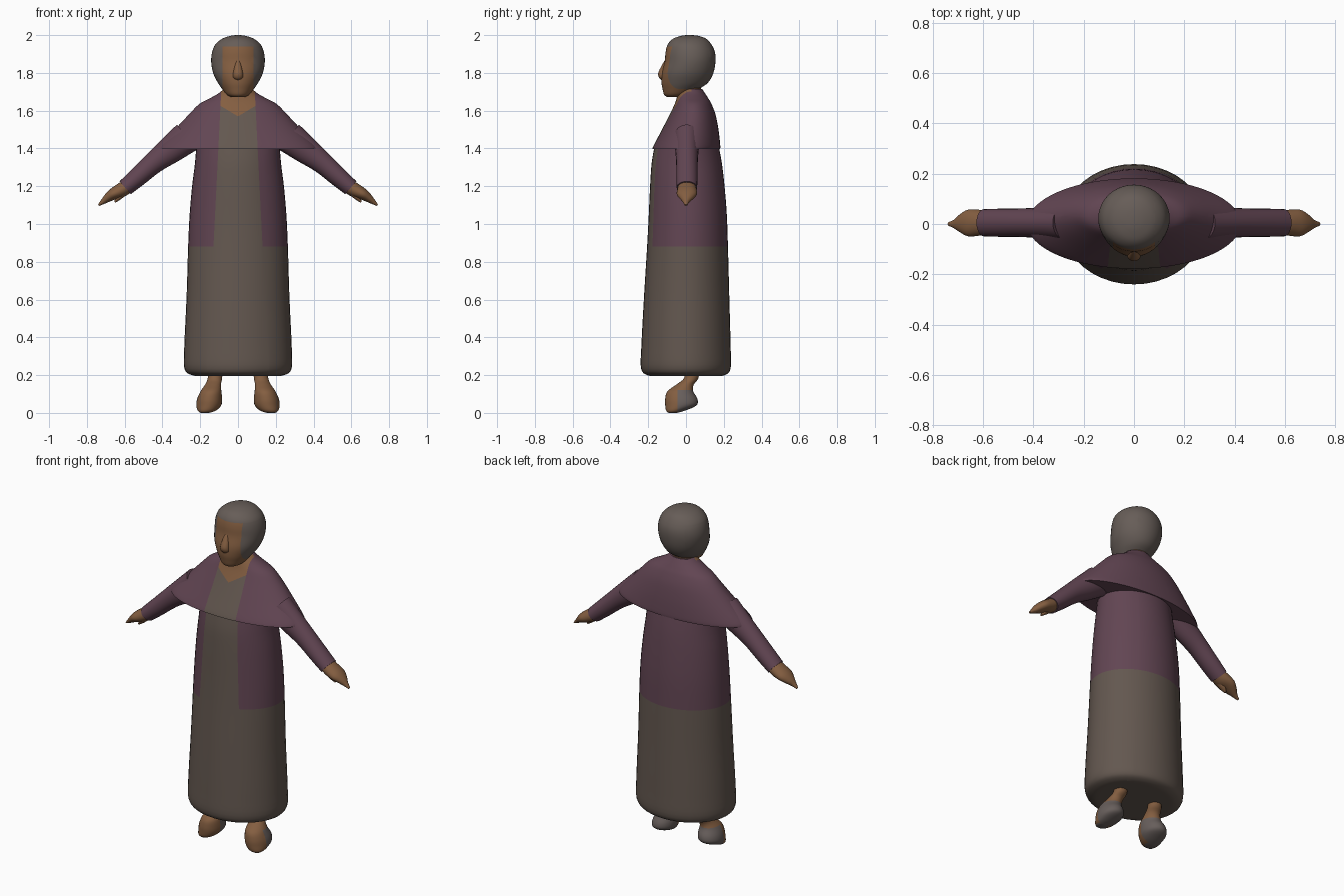
import bpy, bmesh, math
from mathutils import Vector


def material(name, rgb):
    m = bpy.data.materials.new(name)
    m.diffuse_color = (*rgb, 1)
    return m


DRESS = material("taupe dress", (0.125, 0.096, 0.079))
JACKET = material("plum jacket", (0.122, 0.060, 0.086))
SKIN = material("brown skin", (0.23, 0.112, 0.052))
HAIR = material("grey hair", (0.135, 0.110, 0.097))
SHOE = material("grey shoe", (0.135, 0.112, 0.105))


def smooth_path(rows, steps):
    """Catmull-Rom interpolation of the section rows."""
    out = []
    for i in range(len(rows) - 1):
        p = [rows[max(i - 1, 0)], rows[i], rows[i + 1], rows[min(i + 2, len(rows) - 1)]]
        for s in range(steps):
            t = s / steps
            out.append([0.5 * (2 * b + (c - a) * t + (2 * a - 5 * b + 4 * c - d) * t * t
                               + (3 * b - a - 3 * c + d) * t ** 3) for a, b, c, d in zip(*p)])
    return out + [rows[-1]]


def loft(name, rows, mats, rule=None, cuts=(), mirror=1, n=40, steps=4):
    """Skin elliptical rings (cx, cy, cz, rx, ry, tilt); cut along planes, then colour by rule."""
    bm = bmesh.new()
    rings = []
    for cx, cy, cz, rx, ry, tilt in smooth_path(rows, steps):
        ring = []
        for k in range(n):
            a = math.tau * k / n
            u = rx * math.cos(a)
            ring.append(bm.verts.new((mirror * (cx + u * math.cos(tilt)),
                                      cy + ry * math.sin(a), cz + u * math.sin(tilt))))
        rings.append(ring)
    for r, s in zip(rings, rings[1:]):
        for k in range(n):
            j = (k + 1) % n
            bm.faces.new((r[k], r[j], s[j], s[k]))
    bm.faces.new(rings[0])
    bm.faces.new(rings[-1])
    for co, no in cuts:
        bmesh.ops.bisect_plane(bm, geom=bm.verts[:] + bm.edges[:] + bm.faces[:],
                               plane_co=co, plane_no=no, dist=1e-5)
    bmesh.ops.recalc_face_normals(bm, faces=bm.faces)
    if rule:
        for f in bm.faces:
            f.material_index = rule(f.calc_center_median())
    me = bpy.data.meshes.new(name)
    bm.to_mesh(me)
    bm.free()
    for m in mats:
        me.materials.append(m)
    ob = bpy.data.objects.new(name, me)
    bpy.context.collection.objects.link(ob)
    bpy.ops.object.select_all(action='DESELECT')
    ob.select_set(True)
    bpy.context.view_layer.objects.active = ob
    bpy.ops.object.shade_smooth_by_angle(angle=math.radians(45))
    return ob


def upright(rows):
    """Rows of (z, half width, front y, back y) as level rings."""
    return [(0, (f + b) / 2, z, rx, (b - f) / 2, 0) for z, rx, f, b in rows]


# Jacket opening edge: half width of the dress strip at height z
def opening(z):
    return 0.13 - 0.05 * (z - 0.88)


strip_cuts = [((s * 0.13, 0, 0.88), (s, 0, 0.05)) for s in (-1, 1)]

# Long dress with the open jacket over it
loft("dress_and_jacket", upright([
    (0.195, 0.19, -0.16, 0.16), (0.20, 0.245, -0.205, 0.205), (0.235, 0.284, -0.238, 0.236),
    (0.36, 0.284, -0.236, 0.236), (0.62, 0.272, -0.222, 0.229), (0.88, 0.264, -0.206, 0.222),
    (1.05, 0.256, -0.197, 0.216), (1.2, 0.243, -0.19, 0.204), (1.32, 0.228, -0.182, 0.19),
    (1.42, 0.22, -0.165, 0.172)]), [DRESS, JACKET],
    lambda c: int(c.z > 0.88 and not (c.y < 0 and abs(c.x) < opening(c.z))),
    [((0, 0, 0.88), (0, 0, 1))] + strip_cuts)


# Cape-like shoulders with the strip and the skin of the neckline
def cape_rule(c):
    if c.y > 0.03 or abs(c.x) > opening(c.z):
        return 0
    return 2 if c.z > 1.57 + 0.6 * abs(c.x) else 1


loft("shoulder_cape", upright([
    (1.398, 0.425, -0.178, 0.181), (1.42, 0.412, -0.169, 0.181), (1.5, 0.335, -0.127, 0.172),
    (1.58, 0.26, -0.086, 0.156), (1.635, 0.205, -0.06, 0.135), (1.665, 0.15, -0.05, 0.118),
    (1.69, 0.105, -0.043, 0.102), (1.715, 0.075, -0.03, 0.085)]), [JACKET, DRESS, SKIN], cape_rule,
    strip_cuts + [((0, 0, 1.57), (-s * 0.6, 0, 1)) for s in (-1, 1)]
    + [((0, 0.03, 0), (0, 1, 0))], n=64)

# Neck
loft("neck", upright([(1.64, 0.075, -0.035, 0.08), (1.7, 0.07, -0.045, 0.08),
                      (1.76, 0.075, -0.06, 0.08)]), [SKIN])


# Head: hair shell with the face cut in at the front
def head_rule(c):
    face = c.y < -0.02 and abs(c.x) < 0.083 and c.z < 1.94
    return int(face or c.z < 1.715)


loft("head", upright([
    (1.672, 0.035, -0.10, -0.02), (1.685, 0.06, -0.116, 0.02), (1.715, 0.084, -0.124, 0.07),
    (1.75, 0.108, -0.13, 0.118), (1.80, 0.132, -0.128, 0.145), (1.86, 0.142, -0.113, 0.156),
    (1.91, 0.137, -0.108, 0.153), (1.95, 0.12, -0.097, 0.135), (1.98, 0.085, -0.07, 0.108),
    (1.995, 0.045, -0.03, 0.07), (2.0, 0.012, 0.0, 0.035)]), [HAIR, SKIN], head_rule,
    [((s * 0.083, 0, 0), (1, 0, 0)) for s in (-1, 1)]
    + [((0, 0, z), (0, 0, 1)) for z in (1.715, 1.94)])

# Nose
loft("nose", upright([(1.762, 0.008, -0.13, -0.11), (1.775, 0.026, -0.143, -0.10),
                      (1.80, 0.026, -0.147, -0.10), (1.84, 0.017, -0.128, -0.10),
                      (1.87, 0.006, -0.11, -0.10)]), [SKIN], n=16)

for side, m in (("right", -1), ("left", 1)):
    # Sleeve
    loft(side + "_sleeve", [
        (0.27, 0.005, 1.46, 0.085, 0.07, 0.9), (0.36, 0.005, 1.39, 0.072, 0.062, 0.9),
        (0.445, 0.005, 1.325, 0.058, 0.057, 0.9), (0.53, 0.005, 1.25, 0.051, 0.056, 0.9),
        (0.597, 0.005, 1.192, 0.045, 0.054, 0.85)], [JACKET], mirror=m, n=24)
    # Hand
    loft(side + "_hand", [
        (0.585, 0.005, 1.20, 0.038, 0.047, 0.85), (0.62, 0.005, 1.178, 0.038, 0.052, 0.95),
        (0.66, 0.004, 1.158, 0.031, 0.053, 0.95), (0.69, 0.003, 1.138, 0.023, 0.036, 0.9),
        (0.715, 0.0, 1.118, 0.014, 0.017, 0.9), (0.738, 0.0, 1.10, 0.005, 0.007, 0.9)],
        [SKIN], mirror=m, n=24)
    # Thumb
    loft(side + "_thumb", [
        (0.60, -0.005, 1.165, 0.015, 0.022, 1.1), (0.63, -0.005, 1.14, 0.013, 0.02, 0.95),
        (0.652, -0.005, 1.117, 0.005, 0.008, 0.9)], [SKIN], mirror=m, n=12)
    # Foot and ankle, with the shoe around the heel and sole
    loft(side + "_foot", [
        (0.175, -0.07, 0.0, 0.022, 0.022, 0), (0.165, -0.055, 0.012, 0.048, 0.05, 0),
        (0.155, -0.027, 0.04, 0.066, 0.083, 0), (0.15, -0.025, 0.075, 0.066, 0.085, 0),
        (0.143, -0.03, 0.115, 0.055, 0.068, 0), (0.132, -0.005, 0.15, 0.042, 0.046, 0),
        (0.122, 0.028, 0.185, 0.038, 0.038, 0), (0.118, 0.035, 0.25, 0.038, 0.036, 0)],
        [SKIN, SHOE], lambda c: int(c.z < 0.004 or (c.y > -0.045 and c.z < 0.12)),
        [((0, -0.045, 0), (0, 1, 0)), ((0, 0, 0.12), (0, 0, 1))], mirror=m, n=28)
